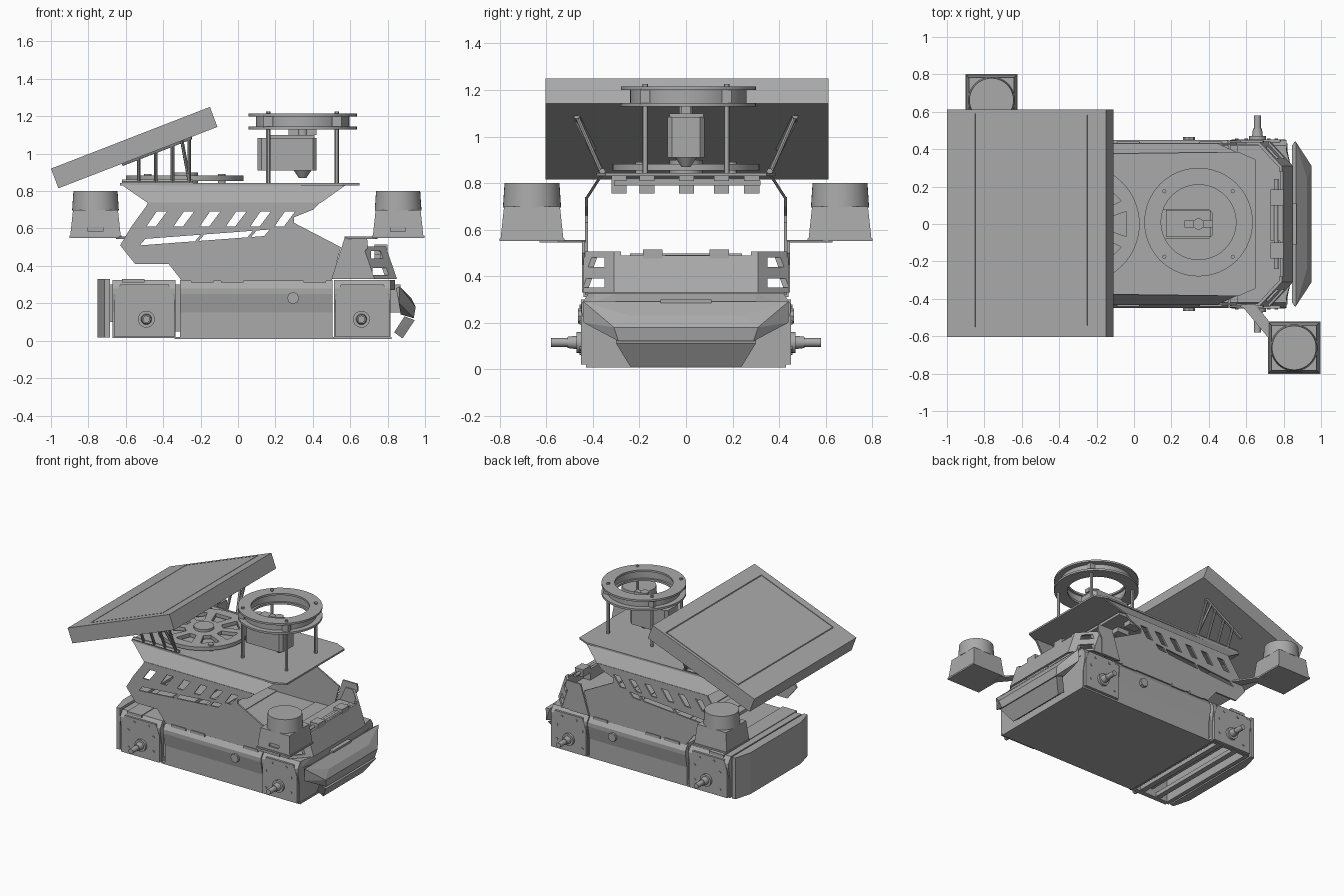
import bpy, bmesh, math
from mathutils import Vector, Matrix

cube = bpy.data.objects.get("Cube")
if cube:
    bpy.data.objects.remove(cube, do_unlink=True)

GREY = bpy.data.materials.new("plain grey")
GREY.use_nodes = True
GREY.diffuse_color = (0.4, 0.4, 0.4, 1)
GREY.node_tree.nodes["Principled BSDF"].inputs["Base Color"].default_value = (0.4, 0.4, 0.4, 1)


def finish(name, bm, smooth=False):
    bmesh.ops.recalc_face_normals(bm, faces=bm.faces[:])
    me = bpy.data.meshes.new(name)
    bm.to_mesh(me)
    bm.free()
    me.materials.append(GREY)
    ob = bpy.data.objects.new(name, me)
    bpy.context.collection.objects.link(ob)
    if smooth:
        bpy.ops.object.select_all(action='DESELECT')
        ob.select_set(True)
        bpy.context.view_layer.objects.active = ob
        bpy.ops.object.shade_smooth_by_angle()
    return ob


def loft(name, rings, cap=True, smooth=False):
    """Skin closed rings of points, one after another."""
    bm = bmesh.new()
    rows = [[bm.verts.new(p) for p in ring] for ring in rings]
    n = len(rows[0])
    for a, b in zip(rows, rows[1:]):
        for i in range(n):
            j = (i + 1) % n
            bm.faces.new((a[i], a[j], b[j], b[i]))
    if cap:
        bm.faces.new(rows[0])
        bm.faces.new(rows[-1])
    return finish(name, bm, smooth)


def box(name, x0, x1, y0, y1, z0, z1):
    return loft(name, [[(x0, y0, z), (x1, y0, z), (x1, y1, z), (x0, y1, z)] for z in (z0, z1)])


def side_prism(name, pts, y0, y1):
    return loft(name, [[(x, y, z) for x, z in pts] for y in (y0, y1)])


def plan_prism(name, pts, z0, z1):
    return loft(name, [[(x, y, z) for x, y in pts] for z in (z0, z1)])


def rod(name, a, b, r, r2=None, sides=20):
    a, b = Vector(a), Vector(b)
    q = (b - a).to_track_quat('Z', 'Y')
    circle = [Vector((math.cos(t), math.sin(t), 0)) for t in
              [math.tau * i / sides for i in range(sides)]]
    return loft(name, [[a + q @ (c * r) for c in circle],
                       [b + q @ (c * (r2 or r)) for c in circle]], smooth=sides > 8)


def ring(name, cx, cy, r_in, r_out, z0, z1, sides=64):
    prof = [(r_in, z0), (r_out, z0), (r_out, z1), (r_in, z1)]
    rings = [[(cx + r * math.cos(t), cy + r * math.sin(t), z) for r, z in prof]
             for t in [math.tau * i / sides for i in range(sides + 1)]]
    return loft(name, rings, cap=False, smooth=True)


def cut(ob, cutters):
    for c in cutters:
        m = ob.modifiers.new("cut", 'BOOLEAN')
        m.operation, m.object, m.solver = 'DIFFERENCE', c, 'EXACT'
    dg = bpy.context.evaluated_depsgraph_get()
    me = bpy.data.meshes.new_from_object(ob.evaluated_get(dg))
    ob.modifiers.clear()
    ob.data = me
    for c in cutters:
        bpy.data.objects.remove(c, do_unlink=True)


def hull_section(name, x0, x1):
    half = [(0.43, 0.015), (0.43, 0.15), (0.45, 0.25), (0.45, 0.28), (0.42, 0.325)]
    sec = half + [(-y, z) for y, z in reversed(half)]
    return loft(name, [[(x, y, z) for y, z in sec] for x in (x0, x1)])


# Hull: closed middle and front, open-bottomed tail
hull_section("hull_middle", -0.31, 0.506)
hull_section("hull_front", 0.512, 0.815)
box("floor_plate", -0.34, 0.82, -0.43, 0.43, 0.008, 0.02)
tail = hull_section("hull_tail", -0.67, -0.335)
cut(tail, [box("c", -0.64, -0.36, -0.41, 0.41, -0.1, 0.3)])
rear = [(-0.685, 0.43), (-0.715, 0.43), (-0.75, 0.3), (-0.75, -0.3), (-0.715, -0.43), (-0.685, -0.43)]
plan_prism("rear_bumper", rear, 0.018, 0.33)
box("tail_joiner", -0.69, -0.66, -0.3, 0.3, 0.1, 0.3)
box("tail_neck", -0.34, -0.3, -0.41, 0.41, 0.05, 0.3)
for x in (-0.56, -0.42):
    box("tail_crossbar", x - 0.02, x + 0.02, -0.42, 0.42, 0.02, 0.05)
for x in (-0.62, -0.25, -0.09, 0.35):
    box("deck_slot_cover", x, x + 0.12, -0.44, 0.44, 0.31, 0.33)

# Axles, side plates with bolts, and side knobs
for s in (1, -1):
    for ax, x0, x1 in ((-0.49, -0.66, -0.34), (0.66, 0.52, 0.81)):
        side_prism("side_plate", [(x0, 0.02), (x1, 0.02), (x1, 0.22), (x1 - 0.03, 0.3),
                                  (x0 + 0.03, 0.3), (x0, 0.22)], s * 0.42, s * 0.452)
        rod("axle_collar", (ax, s * 0.44, 0.115), (ax, s * 0.47, 0.115), 0.045)
        rod("axle_sleeve", (ax, s * 0.46, 0.115), (ax, s * 0.51, 0.115), 0.03, 0.024)
        rod("axle_stub", (ax, s * 0.5, 0.115), (ax, s * 0.58, 0.115), 0.019)
        for dx, z in ((-0.11, 0.07), (0.1, 0.09), (-0.11, 0.2), (-0.06, 0.27), (0.06, 0.27), (0.1, 0.2)):
            rod("plate_bolt", (ax + dx, s * 0.45, z), (ax + dx, s * 0.457, z), 0.009, sides=8)
    rod("side_knob", (0.295, s * 0.44, 0.228), (0.295, s * 0.465, 0.228), 0.032, sides=8)
rod("rear_axle", (-0.49, -0.44, 0.115), (-0.49, 0.44, 0.115), 0.05)

# Front bumper wedge, from the hull of its corner points
def wedge(name, pts):
    bm = bmesh.new()
    for x, y, z in pts:
        for s in (1, -1):
            bm.verts.new((x, s * y, z))
    bmesh.ops.convex_hull(bm, input=bm.verts[:])
    bmesh.ops.dissolve_limit(bm, angle_limit=0.02, verts=bm.verts[:], edges=bm.edges[:])
    return finish(name, bm)


wedge("bumper_upper", [(0.845, 0.42, 0.28), (0.865, 0.44, 0.29), (0.86, 0.44, 0.2), (0.87, 0.3, 0.14),
                       (0.87, 0.24, 0.27), (0.925, 0.24, 0.23), (0.95, 0.31, 0.18), (0.94, 0.29, 0.12)])
wedge("bumper_lower", [(0.835, 0.25, 0.045), (0.89, 0.3, 0.13), (0.945, 0.3, 0.11), (0.88, 0.24, 0.012)])
box("bumper_mount", 0.81, 0.87, -0.11, 0.11, 0.15, 0.3)
wedge("front_apron", [(0.81, 0.41, 0.325), (0.84, 0.3, 0.325), (0.81, 0.44, 0.27), (0.84, 0.3, 0.27)])

# Nose: sloped armour band with windows, deck and hinge
def nose_ring(x_side, x_mid, x_front, z, t):
    half = [(x_side, 0.44 - t), (x_mid - t / 2, 0.44 - t), (x_front - t, 0.31 - t / 2)]
    return [(x, y, z) for x, y in half + [(x, -y) for x, y in reversed(half)]]


low, high = (0.52, 0.73, 0.85), (0.6, 0.67, 0.79)
nose = loft("nose_armour", [nose_ring(*low, 0.33, 0), nose_ring(*high, 0.505, 0)])
wins = [box("c", 0.74, 1, s * 0.35, s * 0.405, z, z + 0.04) for s in (1, -1) for z in (0.35, 0.44)]
wins += [box("c", x, x + 0.05, -0.6, 0.6, z, z + 0.04) for x, z in ((0.72, 0.35), (0.71, 0.44))]
inner = loft("c", [nose_ring(0.4, 0.73, 0.85, 0.32, 0.014), nose_ring(0.4, 0.66, 0.78, 0.53, 0.014)])
cut(nose, [inner] + wins + [box("c", 0.7, 0.9, -0.28, 0.28, 0.488, 0.6)])
plan_prism("nose_deck", [(0.55, 0.42), (0.7, 0.42), (0.79, 0.3), (0.79, -0.3), (0.7, -0.42), (0.55, -0.42)], 0.39, 0.405)
rod("hinge_bar", (0.76, -0.24, 0.485), (0.76, 0.24, 0.485), 0.012)
box("hinge_block", 0.73, 0.785, -0.09, 0.1, 0.4, 0.49)
for s in (1, -1):
    box("hinge_tab", 0.73, 0.8, s * 0.1, s * 0.185, 0.46, 0.515)
    side_prism("nose_ear", [(0.5, 0.33), (0.57, 0.55), (0.69, 0.55), (0.695, 0.5), (0.66, 0.45), (0.66, 0.33)],
               s * 0.435, s * 0.447)

# Upper shell: slotted side walls with a shoulder leaning in to the deck
WALL = [(-0.3, 0.32), (-0.37, 0.41), (-0.55, 0.41), (-0.63, 0.51), (-0.57, 0.61), (-0.49, 0.72), (-0.48, 0.74),
        (0.44, 0.74), (0.4, 0.7), (0.3, 0.66), (0.3, 0.63), (0.55, 0.5), (0.5, 0.32)]
for s in (1, -1):
    wall = side_prism("shell_wall", WALL, s * 0.422, s * 0.434)
    slots = [[(x, 0.61), (x + 0.05, 0.61), (x + 0.11, 0.69), (x + 0.055, 0.69)]
             for x in (-0.49, -0.345, -0.205, -0.065, 0.065, 0.195)]
    for x0, x1 in ((-0.525, -0.23), (-0.21, 0.05), (0.07, 0.14)):
        base = lambda x: 0.51 + (x + 0.52) * 0.075
        slots.append([(x0, base(x0)), (x1, base(x1)), (x1 + 0.03, base(x1) + 0.035), (x0 + 0.03, base(x0) + 0.035)])
    cut(wall, [side_prism("c", p, s * 0.35, s * 0.5) for p in slots])
    loft("shell_shoulder", [[(x0, s * y, z), (x1, s * y, z), (x1, s * (y - 0.014), z), (x0, s * (y - 0.014), z)]
                            for x0, x1, y, z in ((-0.48, 0.44, 0.434, 0.735), (-0.625, 0.58, 0.37, 0.835))])
plan_prism("top_deck", [(-0.63, 0.37), (0.56, 0.385), (0.65, 0.345), (0.65, -0.345), (0.56, -0.385), (-0.63, -0.37)],
           0.83, 0.843)
box("under_rail", 0.1, 0.4, -0.31, 0.32, 0.79, 0.81)
for y in (-0.32, -0.2, -0.03, 0.12, 0.25):
    box("under_block", 0.2, 0.3, y, y + 0.065, 0.755, 0.831)

# Turntable under the panel, cut into spokes
table = rod("turntable", (-0.285, 0, 0.855), (-0.285, 0, 0.882), 0.315, sides=64)
holes = []
for i in range(8):
    a = math.tau * i / 8
    pts = [(r, t) for r, t in ((0.13, -0.2), (0.13, 0.2), (0.25, 0.27), (0.25, -0.27))]
    holes.append(plan_prism("c", [(-0.285 + r * math.cos(a + t), r * math.sin(a + t)) for r, t in pts], 0.8, 0.95))
cut(table, holes)
rod("turntable_hub", (-0.285, 0, 0.84), (-0.285, 0, 0.9), 0.07)
for i in range(4):
    a = math.tau * (i + 0.5) / 4
    x, y = -0.285 + 0.28 * math.cos(a), 0.28 * math.sin(a)
    rod("turntable_foot", (x, y, 0.84), (x, y, 0.89), 0.02)

# Tilted panel with an engraved rectangle
panel = side_prism("tilted_panel", [(-1, 0.92), (-0.96, 0.815), (-0.11, 1.143), (-0.15, 1.25)], -0.605, 0.612)
along = Vector((0.85, 0, 0.33)).normalized()
up = Vector((-along.z, 0, along.x))
def on_panel(x, d):
    return Vector((x, 0, 0.92 + (x + 1) * 0.33 / 0.85)) + up * d


def panel_block(name, x0, x1, y0, y1, d0, d1):
    return loft(name, [[on_panel(x, d) + Vector((0, y, 0)) for x, d in
                        ((x0, d0), (x1, d0), (x1, d1), (x0, d1))] for y in (y0, y1)])


grooves = [panel_block("c", x, x + 0.006, -0.55, 0.59, -0.006, 0.05) for x in (-0.85, -0.25)]
grooves += [panel_block("c", -0.849, -0.246, y, y + 0.006, -0.005, 0.05) for y in (-0.55, 0.584)]
cut(panel, grooves)

# Panel brackets: posts between a deck foot and a tilted rail
under = lambda x: 0.815 + (x + 0.96) * 0.386
for s in (1, -1):
    for x in (-0.53, -0.44, -0.35, -0.26):
        rod("bracket_post", (x, s * 0.36, 0.84), (x, s * (0.36 + 0.44 * (under(x) - 0.84)), under(x)), 0.01, sides=8)
    rod("bracket_rail", (-0.62, s * 0.4, under(-0.62)), (-0.25, s * 0.47, under(-0.25)), 0.014, sides=6)
    rod("bracket_foot", (-0.62, s * 0.36, 0.85), (-0.24, s * 0.36, 0.85), 0.014, sides=6)
    rod("bracket_brace", (-0.26, s * 0.36, 0.85), (-0.3, s * 0.47, under(-0.3)), 0.01, sides=6)

# Ring turret on four posts, with a hanging motor
cx, cy = 0.345, 0.01
ring("turret_lower_plate", cx, cy, 0.2, 0.29, 1.13, 1.145)
ring("turret_core", cx, cy, 0.215, 0.25, 1.145, 1.205)
ring("turret_upper_plate", cx, cy, 0.2, 0.29, 1.2, 1.214)
for sx in (1, -1):
    for sy in (1, -1):
        x, y = cx + sx * 0.183, sy * 0.175
        rod("turret_post", (x, y, 0.84), (x, y, 1.225), 0.011, sides=12)
        box("turret_clamp", x - 0.025, x + 0.025, y - 0.02, y + 0.02, 1.14, 1.205)
c = 0.02
foot = [(0.105, 0.08 - c), (0.105 + c, 0.08), (0.42 - c, 0.08), (0.42, 0.08 - c)]
plan_prism("motor_body", foot + [(x, -y) for x, y in reversed(foot)], 0.91, 1.085)
box("motor_top_plate", 0.17, 0.41, -0.07, 0.075, 1.08, 1.1)
box("motor_arm", 0.27, 0.42, -0.02, 0.02, 1.1, 1.13)
rod("motor_shaft", (0.345, 0, 1.08), (0.345, 0, 1.14), 0.03)
rod("motor_boss", (0.345, 0, 0.87), (0.345, 0, 0.915), 0.02, 0.05)

# Corner pods on flat arms
for s, px, py in ((1, 0.856, -0.662), (-1, -0.762, 0.662)):
    def square(h, z):
        return [(px + a * h, py + b * h, z) for a, b in ((-1, -1), (1, -1), (1, 1), (-1, 1))]
    pod = loft("pod_base", [square(0.135, 0.56), square(0.12, 0.7)])
    cut(pod, [box("c", px - 0.04, px + 0.04, py - 0.2, py - 0.122, 0.585, 0.61)])
    box("pod_plate", px - 0.14, px + 0.14, py - 0.14, py + 0.14, 0.55, 0.562)
    rod("pod_drum", (px, py, 0.695), (px, py, 0.8), 0.125, 0.118, sides=40)
    root = 0.62 * s if s > 0 else -0.56
    side = py / abs(py)
    plan_prism("pod_arm", [(root - 0.05 * s, side * 0.43), (root + 0.03 * s, side * 0.43),
                           (px - 0.11 * s, side * 0.55), (px - 0.12 * s, side * 0.63)], 0.545, 0.556)
